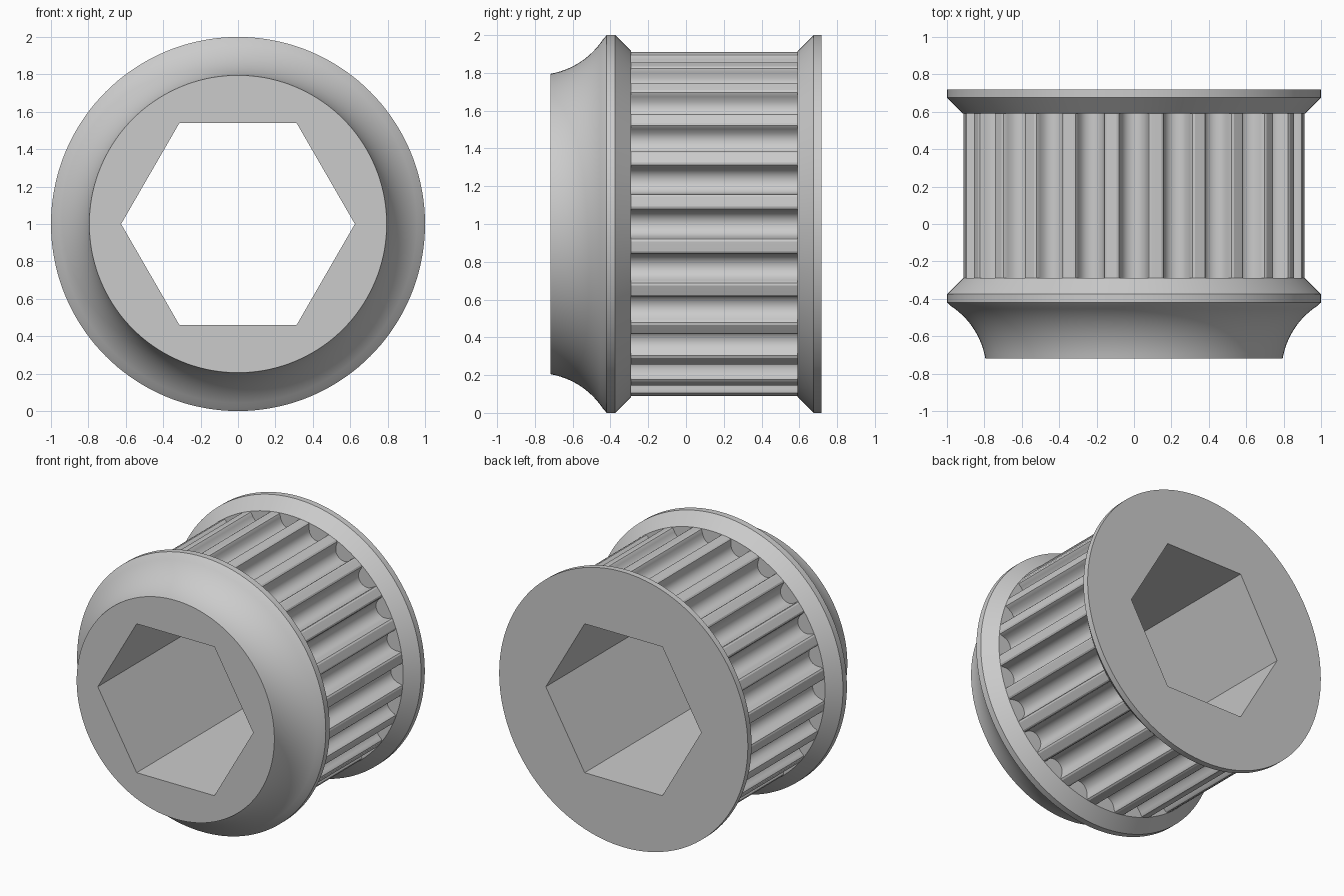
import bpy
import bmesh
from math import sin, cos, pi, radians, asin, sqrt
from mathutils import Vector

cube = bpy.data.objects.get("Cube")
if cube:
    bpy.data.objects.remove(cube, do_unlink=True)

SEGMENTS = 144
TEETH = 24
CORE_R = 0.915
BORE_R = 0.625

metal = bpy.data.materials.new("plain_grey")
grey = (0.6, 0.6, 0.6, 1.0)
metal.diffuse_color = grey
metal.use_nodes = True
metal.node_tree.nodes["Principled BSDF"].inputs["Base Color"].default_value = grey


def circle(radius, count):
    """Points of a circle as (x, z) pairs."""
    return [(radius * cos(2 * pi * i / count), radius * sin(2 * pi * i / count))
            for i in range(count)]


def bored_solid(name, sections, smooth_angle):
    """Skin (y, outline) sections along y, with a hexagonal hole right through."""
    bm = bmesh.new()

    def ring(y, outline):
        verts = [bm.verts.new((x, y, z + 1)) for x, z in outline]
        edges = [bm.edges.new((a, b)) for a, b in zip(verts, verts[1:] + verts[:1])]
        return verts, edges

    def skin(a, b):
        for i in range(len(a)):
            j = (i + 1) % len(a)
            bm.faces.new((a[i], a[j], b[j], b[i]))

    outer = [ring(y, outline) for y, outline in sections]
    for a, b in zip(outer, outer[1:]):
        skin(a[0], b[0])
    ends = (sections[0][0], sections[-1][0])
    bore = [ring(y, circle(BORE_R, 6)) for y in ends]
    skin(bore[0][0], bore[1][0])

    # Flat end faces between the outline and the hexagon
    for (rim, hexagon), y in zip(((outer[0], bore[0]), (outer[-1], bore[1])), ends):
        bmesh.ops.triangle_fill(bm, edges=rim[1] + hexagon[1], use_beauty=True,
                                normal=Vector((0, 1, 0)))
    bmesh.ops.recalc_face_normals(bm, faces=bm.faces)

    mesh = bpy.data.meshes.new(name)
    bm.to_mesh(mesh)
    bm.free()
    mesh.materials.append(metal)
    obj = bpy.data.objects.new(name, mesh)
    bpy.context.collection.objects.link(obj)
    bpy.ops.object.select_all(action='DESELECT')
    obj.select_set(True)
    bpy.context.view_layer.objects.active = obj
    bpy.ops.object.shade_smooth_by_angle(angle=radians(smooth_angle))
    return obj


def lathe(name, profile):
    """Solid of revolution about y from (y, radius) pairs."""
    return bored_solid(name, [(y, circle(r, SEGMENTS)) for y, r in profile], 25)


# Front hub: concave flare, narrow rim, then a bevel down to the teeth
FLARE_R, START, END = 0.422, radians(10), radians(60)
flare = []
for i in range(15):
    a = START + (END - START) * i / 14
    flare.append((-0.718 + FLARE_R * (sin(a) - sin(START)),
                  0.795 + FLARE_R * (cos(START) - cos(a))))
flare[-1] = (-0.42, 1.0)
lathe("front_hub", flare + [(-0.375, 1.0), (-0.29, CORE_R)])

# Rear flange: bevel and narrow rim
lathe("rear_flange", [(0.59, CORE_R), (0.675, 1.0), (0.718, 1.0)])

# Toothed core: rounded grooves with flared lips, as (half width, depth)
half = [(0.0926, 0.0), (0.0803, 0.0046), (0.0741, 0.0162), (0.0717, 0.0295),
        (0.0678, 0.0425), (0.0625, 0.055), (0.056, 0.0669), (0.0444, 0.0789),
        (0.0308, 0.0876), (0.0158, 0.0929)]
groove = [(-w, d) for w, d in half] + [(0, 0.0947)] + half[::-1]
lip_r = sqrt(CORE_R ** 2 - half[0][0] ** 2)
outline = []
for t in range(TEETH):
    a = 2 * pi * t / TEETH
    for w, d in groove:
        r = lip_r - d
        outline.append((r * cos(a) - w * sin(a), r * sin(a) + w * cos(a)))
    # Crown of the land between two grooves
    mid = a + pi / TEETH
    outline.append((CORE_R * cos(mid), CORE_R * sin(mid)))
bored_solid("toothed_core", [(-0.29, outline), (0.59, outline)], 25)
